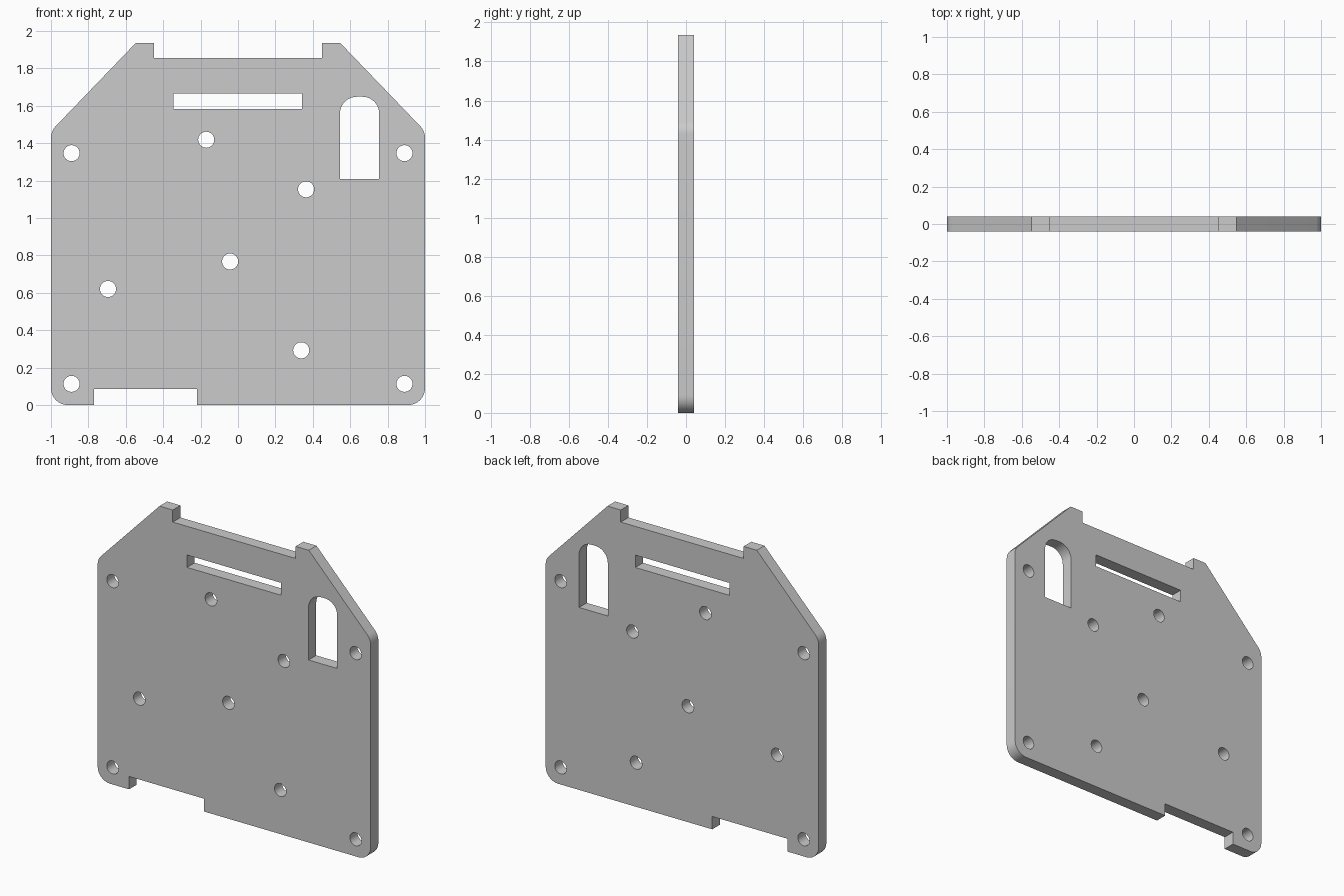
import bpy, bmesh
from math import cos, sin, pi, radians, tan
from mathutils import Vector, Matrix

cube = bpy.data.objects.get("Cube")
if cube:
    bpy.data.objects.remove(cube, do_unlink=True)

HALF_THICKNESS = 0.04
CORNER = 0.09


def fillet(corners, steps=10):
    """Turn (x, z, radius) corners into a closed loop with rounded corners."""
    loop = []
    for i, (x, z, radius) in enumerate(corners):
        p = Vector((x, z))
        if radius == 0:
            loop.append(p)
            continue
        a = (Vector(corners[i - 1][:2]) - p).normalized()
        b = (Vector(corners[(i + 1) % len(corners)][:2]) - p).normalized()
        half = a.angle(b) / 2
        center = p + (a + b).normalized() * radius / sin(half)
        start = p + a * radius / tan(half) - center
        turn = start.angle_signed(p + b * radius / tan(half) - center)
        for k in range(steps + 1):
            loop.append(center + Matrix.Rotation(-turn * k / steps, 2) @ start)
    return loop


def circle(x, z, radius=0.043, sides=32):
    return [Vector((x + radius * cos(2 * pi * k / sides),
                    z + radius * sin(2 * pi * k / sides))) for k in range(sides)]


def rectangle(x0, x1, z0, z1, top_radius=0):
    return fillet([(x0, z0, 0), (x1, z0, 0), (x1, z1, top_radius), (x0, z1, top_radius)])


# Plate outline: bottom notch, rounded corners, sloped shoulders, two top tabs
right = [(1, 0, CORNER), (1, 1.464, CORNER), (0.547, 1.935, 0),
         (0.45, 1.935, 0), (0.45, 1.855, 0)]
left = [(-x, z, r) for x, z, r in reversed(right)]
notch = [(-0.77, 0, 0), (-0.77, 0.085, 0), (-0.22, 0.085, 0), (-0.22, 0, 0)]
loops = [fillet(right + left + notch)]

# Cable slot and arched window
loops.append(rectangle(-0.345, 0.343, 1.583, 1.665))
loops.append(rectangle(0.545, 0.755, 1.208, 1.648, CORNER))

# Corner screw holes and inner mounting holes
loops += [circle(x, z) for x in (-0.89, 0.89) for z in (0.113, 1.346)]
loops += [circle(x, z) for x, z in [(-0.17, 1.418), (0.364, 1.153), (-0.042, 0.767),
                                    (-0.695, 0.62), (0.338, 0.292)]]

# Filled, extruded curve gives the plate with its openings
curve = bpy.data.curves.new("plate_profile", "CURVE")
curve.dimensions = "2D"
curve.fill_mode = "BOTH"
curve.extrude = HALF_THICKNESS
for loop in loops:
    spline = curve.splines.new("POLY")
    spline.points.add(len(loop) - 1)
    for point, p in zip(spline.points, loop):
        point.co = (p.x, p.y, 0, 1)
    spline.use_cyclic_u = True
profile = bpy.data.objects.new("plate_profile", curve)
bpy.context.collection.objects.link(profile)
bpy.context.view_layer.update()
mesh = bpy.data.meshes.new_from_object(
    profile.evaluated_get(bpy.context.evaluated_depsgraph_get()))
bpy.data.objects.remove(profile, do_unlink=True)
bpy.data.curves.remove(curve)

# Stand the plate upright and weld caps to walls
bm = bmesh.new()
bm.from_mesh(mesh)
bm.transform(Matrix.Rotation(radians(90), 4, "X"))
bmesh.ops.remove_doubles(bm, verts=bm.verts, dist=0.0005)
bmesh.ops.recalc_face_normals(bm, faces=bm.faces)
bm.to_mesh(mesh)
bm.free()

mesh.name = "mounting_plate"
plate = bpy.data.objects.new("mounting_plate", mesh)
bpy.context.collection.objects.link(plate)
bpy.ops.object.select_all(action="DESELECT")
plate.select_set(True)
bpy.context.view_layer.objects.active = plate
bpy.ops.object.shade_smooth_by_angle(angle=radians(30))
